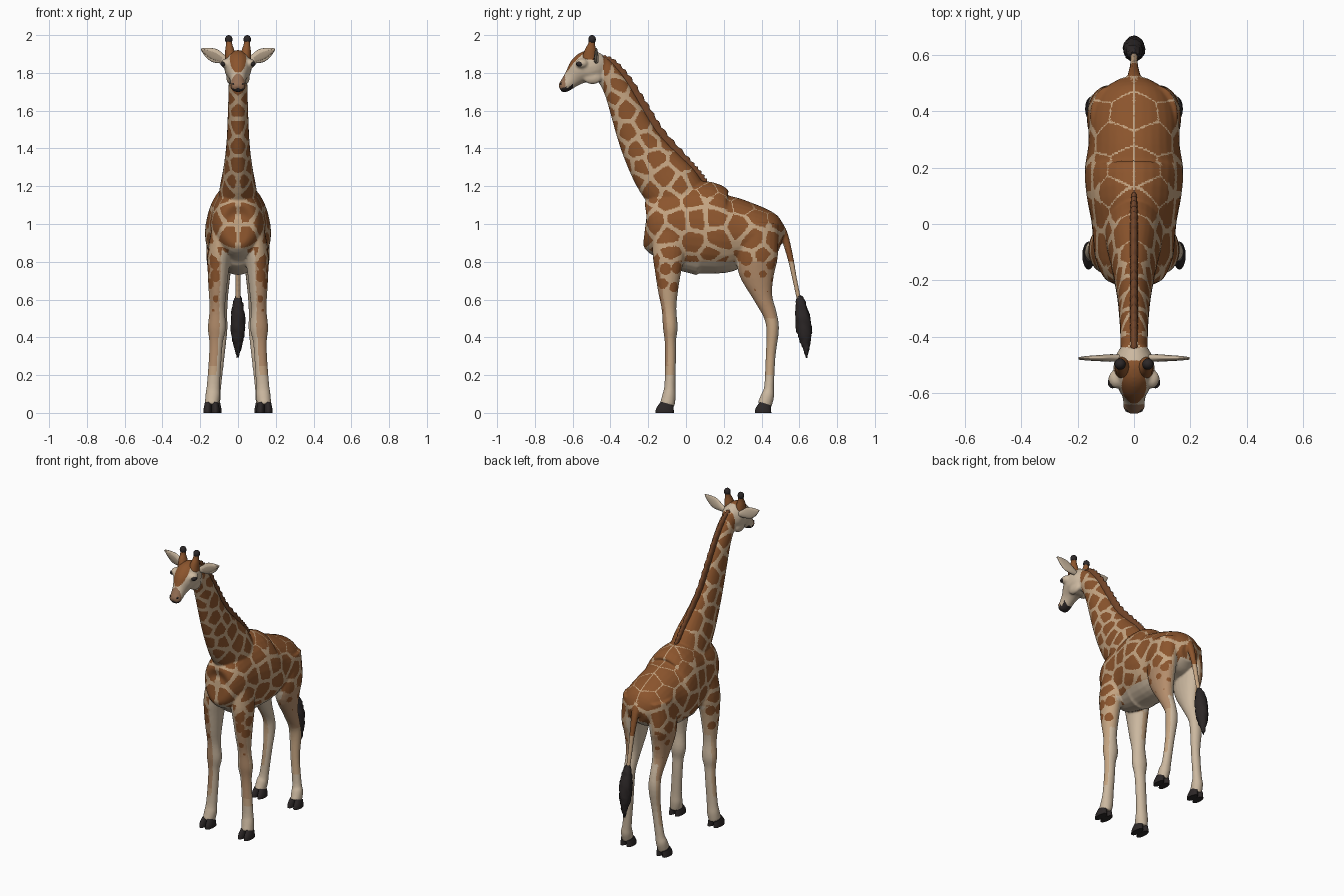
import bpy, bmesh, random
from math import sin, cos, pi
from mathutils import Vector, Matrix, kdtree

random.seed(7)
if "Cube" in bpy.data.objects:
    bpy.data.objects.remove(bpy.data.objects["Cube"])


def material(name, rgb):
    m = bpy.data.materials.new(name)
    m.use_nodes = True
    m.diffuse_color = (*rgb, 1)
    node = m.node_tree.nodes["Principled BSDF"]
    node.inputs["Base Color"].default_value = (*rgb, 1)
    node.inputs["Roughness"].default_value = 0.8
    return m


BROWN = material("patch brown", (0.26, 0.09, 0.026))
CREAM = material("coat cream", (0.55, 0.37, 0.22))
PALE = material("belly pale", (0.60, 0.48, 0.35))
TAN = material("leg tan", (0.46, 0.27, 0.15))
MANE = material("mane brown", (0.17, 0.06, 0.022))
DARK = material("hoof black", (0.025, 0.02, 0.02))
MUZZLE = material("muzzle tan", (0.30, 0.16, 0.09))
EAR = material("inner ear grey", (0.36, 0.28, 0.20))


def spline(pts, steps):
    """Catmull-Rom through stations of (x, y, z, half width, half depth)."""
    out = []
    for i in range(len(pts) - 1):
        a, b, c, d = (pts[max(i - 1, 0)], pts[i], pts[i + 1], pts[min(i + 2, len(pts) - 1)])
        for k in range(steps):
            t = k / steps
            out.append([q + 0.5 * t * (r - p + t * (2 * p - 5 * q + 4 * r - s + t * (3 * (q - r) + s - p)))
                        for p, q, r, s in zip(a, b, c, d)])
    return out + [list(pts[-1])]


def loft(bm, pts, side=1, ref=(1, 0, 0), seg=20, steps=4):
    """Elliptical rings square to a path; side=-1 mirrors it in x."""
    st = spline([(p[0] * side, *p[1:]) for p in pts], steps)
    centres = [Vector(s[:3]) for s in st]
    rings = []
    for i, s in enumerate(st):
        n = (centres[min(i + 1, len(st) - 1)] - centres[max(i - 1, 0)]).normalized()
        u = Vector(ref)
        u = (u - n * u.dot(n)).normalized()
        v = n.cross(u)
        rx, ry = max(s[3], 0.002), max(s[4], 0.002)
        rings.append([bm.verts.new(centres[i] + u * rx * cos(2 * pi * k / seg) + v * ry * sin(2 * pi * k / seg))
                      for k in range(seg)])
    for a, b in zip(rings, rings[1:]):
        for k in range(seg):
            bm.faces.new((a[k], a[k - 1], b[k - 1], b[k]))
    bm.faces.new(rings[0])
    bm.faces.new(rings[-1][::-1])


def ball(bm, centre, radii):
    bmesh.ops.create_uvsphere(bm, u_segments=20, v_segments=12, radius=1,
                              matrix=Matrix.Translation(centre) @ Matrix.Diagonal((*radii, 1)))


def finish(bm, name, mats):
    bmesh.ops.recalc_face_normals(bm, faces=bm.faces[:])
    me = bpy.data.meshes.new(name)
    bm.to_mesh(me)
    bm.free()
    for m in mats:
        me.materials.append(m)
    ob = bpy.data.objects.new(name, me)
    bpy.context.collection.objects.link(ob)
    for p in me.polygons:
        p.use_smooth = len(p.vertices) <= 4
    return ob


def yz(rows):
    return [(0, *r) for r in rows]


# Body: torso, neck, head, tail and legs fused into one skin
bm = bmesh.new()
loft(bm, yz([(-.218, .965, .055, .065), (-.195, .965, .10, .135), (-.12, .98, .138, .20), (0, .98, .15, .235),
             (.10, .975, .168, .25), (.19, .95, .175, .215), (.28, .95, .162, .187), (.38, .945, .158, .148),
             (.46, .925, .125, .115), (.508, .91, .055, .055)]), seg=32)
loft(bm, yz([(0, 1.08, .11, .14), (-.065, 1.18, .098, .152), (-.15, 1.285, .078, .14), (-.25, 1.445, .06, .107),
             (-.365, 1.71, .05, .07), (-.43, 1.81, .048, .06), (-.46, 1.86, .035, .045)]), seg=28)
loft(bm, yz([(-.43, 1.85, .04, .05), (-.47, 1.84, .066, .08), (-.52, 1.83, .073, .088), (-.56, 1.81, .064, .074),
             (-.60, 1.772, .044, .05), (-.635, 1.737, .038, .037), (-.655, 1.722, .036, .029), (-.667, 1.715, .02, .016)]))
loft(bm, yz([(.45, 1.02, .045, .04), (.51, .96, .028, .024), (.548, .84, .018, .017), (.575, .71, .014, .013),
             (.60, .59, .013, .012)]))
FRONT_LEG = [(.08, -.08, 1.0, .055, .09), (.098, -.09, .85, .062, .088), (.105, -.095, .75, .056, .07),
             (.108, -.095, .65, .048, .054), (.11, -.09, .55, .041, .039), (.112, -.083, .45, .048, .039),
             (.116, -.083, .38, .037, .03), (.12, -.082, .3, .034, .029), (.13, -.085, .15, .035, .029),
             (.134, -.09, .09, .039, .036), (.14, -.10, .04, .036, .04)]
BACK_LEG = [(.085, .38, 1.0, .07, .11), (.1, .378, .85, .068, .11), (.098, .375, .75, .06, .098),
            (.095, .405, .62, .043, .053), (.093, .445, .52, .036, .037), (.094, .459, .44, .038, .033),
            (.1, .448, .3, .029, .026), (.118, .44, .14, .029, .026), (.126, .432, .09, .035, .035),
            (.13, .415, .04, .033, .038)]
for s in (1, -1):
    loft(bm, FRONT_LEG, s)
    loft(bm, BACK_LEG, s)
    ball(bm, (s * .062, -.55, 1.85), (.029, .034, .026))     # brows
    ball(bm, (s * .02, -.645, 1.738), (.018, .02, .016))     # nostril bulges
    ball(bm, (s * .04, -.495, 1.775), (.022, .05, .035))     # cheeks
body = finish(bm, "body", [])
mod = body.modifiers.new("fuse", 'REMESH')
mod.mode = 'VOXEL'
mod.voxel_size = 0.006
mod = body.modifiers.new("soften", 'SMOOTH')
mod.factor = 0.5
mod.iterations = 6
skin = bpy.data.meshes.new_from_object(body.evaluated_get(bpy.context.evaluated_depsgraph_get()))
body.modifiers.clear()
body.data = skin
skin.materials.clear()
SKIN = [BROWN, CREAM, PALE, TAN, MUZZLE, DARK]
for m in SKIN:
    skin.materials.append(m)

# Patch centres scattered evenly over the skin, the same on both sides;
# those near the middle of the neck sit on the centre line
faces = list(skin.polygons)
seeds = []
for p in random.sample(faces, min(6000, len(faces))):
    c = Vector((abs(p.center.x), p.center.y, p.center.z))
    gap = 0.062 if c.z < .8 else 0.09 if c.z < 1.3 else 0.076
    if c.z > 1.1 and c.y < 0 and c.x < 0.03:
        c.x = 0
    if (c.x > 0.03 or c.x == 0) and c.z > .5 and all((c - q).length > gap for q in seeds):
        seeds.append(c)
tree = kdtree.KDTree(2 * len(seeds))
for i, q in enumerate(seeds):
    tree.insert(q, 2 * i)
    if q.x > 0:
        tree.insert((-q.x, q.y, q.z), 2 * i + 1)
tree.balance()


def head_coat(c, n):
    if c.y < -.60 and (n.z < -.45 or c.y < -.63 and abs(c.z - .55 * (c.y + .667) - 1.706) < .004):
        return DARK                                           # chin and mouth line
    if c.y < -.64:
        return MUZZLE
    crown = (c.x / .042) ** 2 + ((c.z - 1.872) / .072) ** 2 < 1
    return BROWN if n.z > .1 and c.y < -.485 and (crown or c.z > 1.9) else PALE


def leg_coat(c, n, outward, near):
    front = c.y < 0
    if -.02 < c.y < .28 and c.z > .7 or abs(c.x) < .055:      # belly and brisket
        return PALE
    if outward < -.25 or c.z < .2 or n.y > .75 and c.z < .6:
        return PALE
    fade = .034 * (c.z - (.5 if front else .62)) / .2
    if outward > -.1 and near < min(fade, .032):
        return BROWN
    if front and n.y < -.5 and c.z > .25 or not front and c.z > .5 and outward > .1:
        return TAN
    return CREAM


def coat(c, n):
    """Colour at a point of the skin."""
    outward = n.x if c.x > 0 else -n.x
    if c.y < -.437 and c.z > 1.66:
        return head_coat(c, n)
    if c.y > .525:                                            # tail
        return BROWN if c.z > .8 else CREAM
    near, second = tree.find_n(c, 2)
    if c.z < .8:
        return leg_coat(c, n, outward, near[2])
    if c.z < .87 and (outward < -.2 or abs(c.x) < .05) or n.z < -.75:
        return PALE
    seam = .005 if n.z > .5 else .021
    return BROWN if second[2] - near[2] > seam else CREAM


for p in faces:
    p.use_smooth = True
    p.material_index = SKIN.index(coat(p.center, p.normal))

# Mane: a narrow tufted ridge down the back of the neck
bm = bmesh.new()
loft(bm, yz([(-.455, 1.885, .012, .012), (-.40, 1.85, .014, .03), (-.32, 1.765, .014, .03), (-.23, 1.625, .014, .03),
             (-.14, 1.482, .014, .03), (-.01, 1.335, .014, .03), (.06, 1.265, .013, .024), (.11, 1.215, .008, .012)]),
     seg=10, steps=10)
for i, v in enumerate(bm.verts):
    v.co += Vector((0, .7, .7)) * (.005 * sin(i // 10 * 1.9))
finish(bm, "mane", [MANE])

# Tail tuft with a shaggy surface
bm = bmesh.new()
loft(bm, yz([(.600, .62, .012, .012), (.607, .58, .026, .026), (.619, .50, .038, .04), (.627, .42, .035, .038),
             (.634, .36, .022, .022), (.638, .295, .003, .003)]), seg=16, steps=5)
for v in bm.verts:
    v.co += Vector([random.uniform(-.004, .004) for _ in range(3)])
finish(bm, "tail_tuft", [DARK])

# Paired parts
for s, tag in ((1, "left"), (-1, "right")):
    for leg, x, y, r in (("front", .14, -.112, .05), ("back", .13, .408, .044)):
        bm = bmesh.new()
        for dx in (-.021, .021):                              # two toes, flat underneath
            bottom = len(bm.verts)
            loft(bm, [(x + dx, y, 0, .022, r), (x + dx, y + .002, .015, .022, r * .96),
                      (x + dx * .85, y + .012, .048, .019, r * .7)], s, seg=16, steps=3)
            bm.verts.ensure_lookup_table()
            for v in bm.verts[bottom:bottom + 16]:
                v.co.z = 0
        finish(bm, f"{leg}_hoof_{tag}", [DARK])

    bm = bmesh.new()
    loft(bm, [(.038, -.51, 1.875, .032, .042), (.044, -.505, 1.92, .024, .03), (.047, -.50, 1.95, .017, .019),
              (.049, -.497, 1.98, .015, .015)], s)
    finish(bm, f"horn_{tag}", [BROWN])
    bm = bmesh.new()
    ball(bm, (s * .049, -.497, 1.977), (.02, .02, .023))
    finish(bm, f"horn_cap_{tag}", [DARK])

    EAR_PATH = [(.045, -.475, 1.862, .012, .012), (.085, -.475, 1.875, .013, .026), (.125, -.475, 1.892, .010, .036),
                (.165, -.475, 1.911, .007, .024), (.196, -.475, 1.927, .003, .003)]
    bm = bmesh.new()
    loft(bm, EAR_PATH, s, ref=(0, 1, 0))
    finish(bm, f"ear_{tag}", [PALE])
    bm = bmesh.new()
    loft(bm, [(x, y - a * .75, z - .003, .004, b * .55) for x, y, z, a, b in EAR_PATH[1:]], s, ref=(0, 1, 0))
    finish(bm, f"inner_ear_{tag}", [EAR])

    bm = bmesh.new()
    ball(bm, (s * .076, -.562, 1.847), (.017, .021, .014))
    finish(bm, f"eye_{tag}", [DARK])
    bm = bmesh.new()
    ball(bm, (s * .023, -.66, 1.742), (.008, .007, .006))
    finish(bm, f"nostril_{tag}", [DARK])
